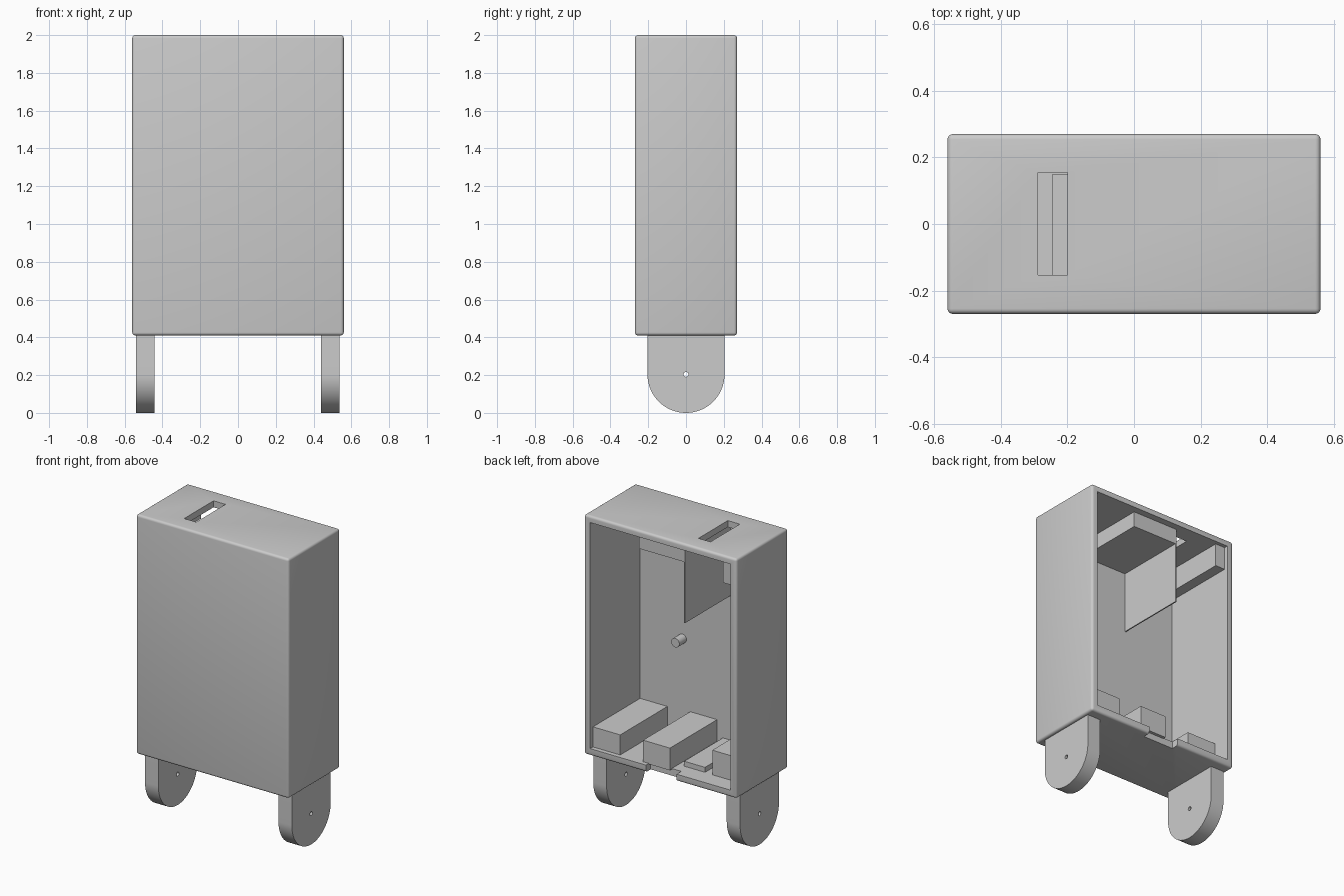
import bpy, bmesh, math
from mathutils import Matrix, Vector

cube = bpy.data.objects.get("Cube")
if cube:
    bpy.data.objects.remove(cube, do_unlink=True)

grey = bpy.data.materials.new("light_grey")
grey.use_nodes = True
grey.diffuse_color = (0.6, 0.6, 0.6, 1)
grey.node_tree.nodes["Principled BSDF"].inputs["Base Color"].default_value = grey.diffuse_color


def add_object(name, bm):
    bmesh.ops.recalc_face_normals(bm, faces=bm.faces)
    mesh = bpy.data.meshes.new(name)
    bm.to_mesh(mesh)
    bm.free()
    mesh.materials.append(grey)
    obj = bpy.data.objects.new(name, mesh)
    bpy.context.collection.objects.link(obj)
    return obj


def box(name, x, y, z, bevel=0):
    """Box from (min, max) ranges, optionally with rounded edges."""
    bm = bmesh.new()
    bmesh.ops.create_cube(bm, size=1)
    for v in bm.verts:
        v.co = Vector([r[0] if c < 0 else r[1] for c, r in zip(v.co, (x, y, z))])
    if bevel:
        bmesh.ops.bevel(bm, geom=bm.edges[:], offset=bevel, segments=4,
                        profile=0.5, affect='EDGES')
    return add_object(name, bm)


def cylinder(name, centre, radius, length, axis):
    bm = bmesh.new()
    turn = Matrix.Rotation(math.pi / 2, 4, 'Y' if axis == 'X' else 'X')
    bmesh.ops.create_cone(bm, cap_ends=True, segments=32, radius1=radius,
                          radius2=radius, depth=length,
                          matrix=Matrix.Translation(centre) @ turn)
    return add_object(name, bm)


def cut(target, cutter):
    cutter.hide_render = True
    cutter.hide_viewport = True
    mod = target.modifiers.new(cutter.name, 'BOOLEAN')
    mod.operation = 'DIFFERENCE'
    mod.solver = 'EXACT'
    mod.object = cutter
    bpy.context.view_layer.objects.active = target
    bpy.ops.object.modifier_apply(modifier=mod.name)
    bpy.data.objects.remove(cutter, do_unlink=True)


def smooth(obj):
    bpy.ops.object.select_all(action='DESELECT')
    obj.select_set(True)
    bpy.context.view_layer.objects.active = obj
    bpy.ops.object.shade_smooth_by_angle(angle=math.radians(30))


# Case: rounded shell, open at the back, with top slot and rear floor notch
IN_X, FRONT, FLOOR, CEIL = 0.515, -0.255, 0.457, 1.957
case = box("case", (-0.56, 0.56), (-0.27, 0.27), (0.41, 2.0), 0.016)
cut(case, box("cavity", (-IN_X, IN_X), (FRONT, 0.4), (FLOOR, CEIL)))
cut(case, box("slot", (-0.288, -0.2), (-0.153, 0.155), (1.9, 2.1)))
cut(case, box("notch", (-0.12, 0.105), (0.22, 0.4), (0.3, 0.5)))
smooth(case)

# Inner parts, sunk slightly into the walls they stand on
E = 0.005
floor_z, ceil_z, front_y = FLOOR - E, CEIL + E, FRONT - E
box("left_floor_block", (0.315, IN_X + E), (front_y, 0.24), (floor_z, 0.59))
box("middle_floor_block", (-0.05, 0.147), (front_y, 0.24), (floor_z, 0.6))
box("low_floor_block", (-0.245, -0.092), (front_y, 0.15), (floor_z, 0.49))
box("right_floor_block", (-IN_X - E, -0.3), (front_y, 0.153), (floor_z, 0.62))
box("ceiling_block", (-0.144, 0.187), (front_y, 0.225), (1.855, ceil_z))
box("hanging_panel", (-0.15, -0.142), (front_y, 0.225), (1.45, ceil_z))
box("ceiling_rail", (-IN_X - E, -0.444), (front_y, 0.245), (1.805, ceil_z))
smooth(cylinder("peg", (0.205, -0.22, 1.07), 0.03, 0.08, 'Y'))

# Legs: round-ended plates with an axle hole
R = 0.204
for name, x in (("left_leg", 0.44), ("right_leg", -0.54)):
    bm = bmesh.new()
    outline = [(-R, 0.42)]
    outline += [(-R * math.cos(math.pi * i / 48), R - R * math.sin(math.pi * i / 48))
                for i in range(49)]
    outline.append((R, 0.42))
    face = bm.faces.new([bm.verts.new((x, y, z)) for y, z in outline])
    side = bmesh.ops.extrude_face_region(bm, geom=[face])["geom"]
    bmesh.ops.translate(bm, vec=(0.098, 0, 0),
                        verts=[g for g in side if isinstance(g, bmesh.types.BMVert)])
    leg = add_object(name, bm)
    cut(leg, cylinder("axle_hole", (x + 0.05, 0, R), 0.013, 0.3, 'X'))
    smooth(leg)
